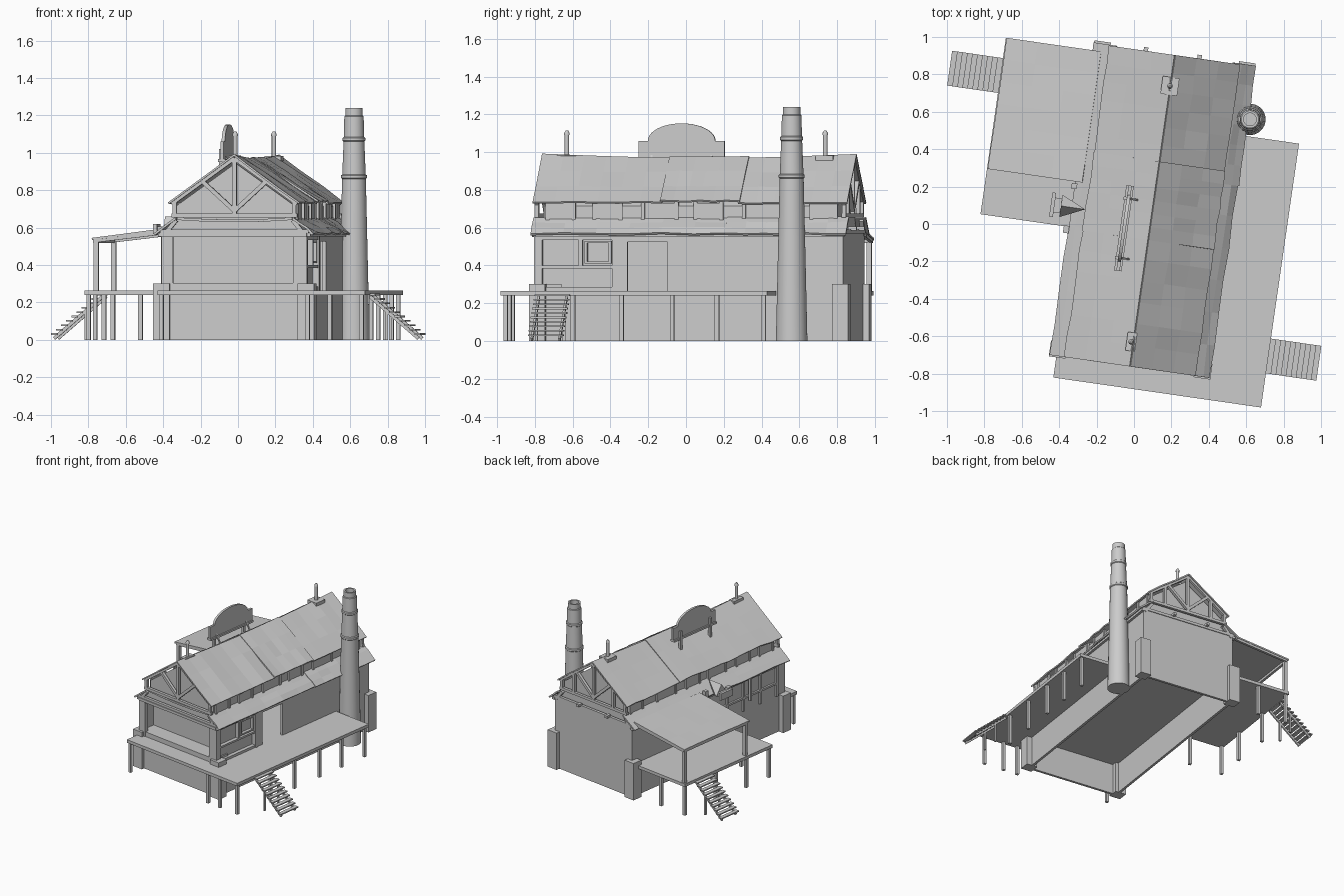
import bpy, bmesh, math, random
from mathutils import Matrix, Vector

if "Cube" in bpy.data.objects:
    bpy.data.objects.remove(bpy.data.objects["Cube"])

random.seed(4)
TURN = Matrix.Rotation(math.radians(-8.2), 4, 'Z')   # the whole building sits turned on the plot
C = 0.0875                                           # ridge line in local x


def finish(name, bm):
    bmesh.ops.recalc_face_normals(bm, faces=bm.faces)
    me = bpy.data.meshes.new(name)
    bm.to_mesh(me)
    bm.free()
    ob = bpy.data.objects.new(name, me)
    bpy.context.collection.objects.link(ob)
    ob.matrix_world = TURN
    return ob


def boxes(name, items):
    """items: (x0, x1, y0, y1, z0, z1)"""
    bm = bmesh.new()
    for a, b, c, d, e, f in items:
        m = Matrix.Translation(((a + b) / 2, (c + d) / 2, (e + f) / 2)) @ Matrix.Diagonal((b - a, d - c, f - e, 1))
        bmesh.ops.create_cube(bm, size=1, matrix=m)
    return finish(name, bm)


def beams(name, items, w, h):
    """items: (start, end), a bar of section w x h between the points"""
    bm = bmesh.new()
    for p, q in items:
        p, q = Vector(p), Vector(q)
        m = Matrix.Translation((p + q) / 2) @ (q - p).to_track_quat('Z', 'Y').to_matrix().to_4x4()
        bmesh.ops.create_cube(bm, size=1, matrix=m @ Matrix.Diagonal((w, h, (q - p).length, 1)))
    return finish(name, bm)


def prism(name, pts, a, b, along='y'):
    bm = bmesh.new()
    put = (lambda p, t: (p[0], t, p[1])) if along == 'y' else (lambda p, t: (t, p[0], p[1]))
    lo = [bm.verts.new(put(p, a)) for p in pts]
    hi = [bm.verts.new(put(p, b)) for p in pts]
    bm.faces.new(lo)
    bm.faces.new(hi)
    for i in range(len(pts)):
        j = (i + 1) % len(pts)
        bm.faces.new((lo[i], lo[j], hi[j], hi[i]))
    return finish(name, bm)


def sheet(name, inner, outer, y0, y1, thick=0.012, sag=0.0, rough=0.004, n=6):
    """Roof sheet from the inner (x, z) line to the outer one, slightly warped"""
    bm = bmesh.new()
    rows = []
    for i in range(n + 1):
        y = y0 + (y1 - y0) * i / n
        dip = sag * math.sin(math.pi * (y + 0.757) / 1.68)
        row = []
        for k in range(4):
            t = k / 3
            x, z = (inner[c] + (outer[c] - inner[c]) * t for c in (0, 1))
            wob = random.uniform(-rough, rough) if k else 0
            row.append(bm.verts.new((x + wob, y, z - dip * (1 - t) + wob)))
        rows.append(row)
    for i in range(n):
        for k in range(3):
            bm.faces.new((rows[i][k], rows[i + 1][k], rows[i + 1][k + 1], rows[i][k + 1]))
    ob = finish(name, bm)
    mod = ob.modifiers.new('thickness', 'SOLIDIFY')
    mod.thickness, mod.offset = thick, 0
    return ob


def lathe(name, profile, x, y, n):
    bm = bmesh.new()
    rings = [[bm.verts.new((x + r * math.cos(2 * math.pi * i / n), y + r * math.sin(2 * math.pi * i / n), z))
              for i in range(n)] for r, z in profile]
    for a, b in zip(rings, rings[1:]):
        for i in range(n):
            j = (i + 1) % n
            bm.faces.new((a[i], a[j], b[j], b[i]))
    bm.faces.new(rings[0])
    bm.faces.new(rings[-1])
    ob = finish(name, bm)
    bpy.ops.object.select_all(action='DESELECT')
    ob.select_set(True)
    bpy.context.view_layer.objects.active = ob
    bpy.ops.object.shade_smooth_by_angle(angle=math.radians(35))
    return ob


def posts(name, places, z0, z1, s=0.022):
    boxes(name, [(x - s / 2, x + s / 2, y - s / 2, y + s / 2, z0, z1) for x, y in places])


# Foundation, open underneath, with heavy corner blocks
boxes('foundation_walls', [(-.305, -.285, -.74, .91, 0, .265), (.46, .48, -.74, .91, 0, .265),
                           (-.285, .46, -.74, -.72, 0, .265), (-.285, .46, .89, .91, 0, .265)])
boxes('ground_floor', [(-.285, .46, -.72, .89, .25, .265)])
boxes('corner_blocks', [(x, x + .09, y, y + .085, 0, .302) for x in (-.35, .432) for y in (-.765, .857)])

# Main storey walls: recessed front room, side bay and an open doorway
boxes('main_walls', [(-.305, -.285, -.74, .91, .265, .57), (-.285, .46, .89, .91, .265, .57),
                     (.46, .48, -.03, .91, .265, .57), (.46, .48, -.305, -.245, .265, .57),
                     (.46, .48, -.245, -.03, .525, .57), (.435, .45, -.72, -.305, .265, .57),
                     (-.285, .44, -.61, -.595, .265, .57)])
boxes('front_frame', [(-.305, -.245, -.745, -.715, .265, .57), (.405, .48, -.745, -.70, .265, .57),
                      (-.305, .48, -.755, -.72, .55, .572), (-.285, .46, -.74, -.6, .265, .303)])
boxes('side_bay_frame', [(.45, .485, -.325, -.3, .265, .57), (.45, .48, -.74, -.32, .385, .4),
                         (.45, .48, -.72, -.32, .265, .285), (.45, .48, -.74, .91, .535, .553),
                         (.45, .478, -.505, -.485, .4, .54)])
boxes('side_bay_window', [(.448, .475, -.475, -.46, .41, .53), (.448, .475, -.345, -.33, .41, .53),
                          (.448, .475, -.475, -.33, .41, .422), (.448, .475, -.475, -.33, .518, .53)])
boxes('left_wall_timbers', [(-.32, -.3, y, y + .018, .3, .57) for y in (-.66, -.48, -.3, -.12, .17, .45)]
      + [(-.32, -.3, -.66, .17, z, z + .016) for z in (.4, .54)])
boxes('left_wall_hanger', [(-.345, -.327, -.35, -.33, .38, .57)])

# Upper storey body with side aisles under the lower roof
half = [(.392, .56), (.322, .63), (.322, .715)]
prism('upper_storey', [(C + x, z) for x, z in half] + [(C, .945)] + [(C - x, z) for x, z in half[::-1]], -.70, .87)
clere = [-.69, -.55, -.44, -.3, -.18, 0, .1, .24, .36, .56, .72, .85]
boxes('clerestory_posts', [(C + s * .327 - .008, C + s * .327 + .008, y, y + .02, .625, .735)
                           for s in (-1, 1) for y in clere])
boxes('clerestory_panels', [(C + s * .324 - .005, C + s * .324 + .005, a + .02, b, .63, .73)
                            for s in (-1, 1) for a, b in list(zip(clere, clere[1:]))[::2]])

# Upper and lower roofs in warped sheets
for side, s in (('right', 1), ('left', -1)):
    for i, (a, b) in enumerate([(-.757, -.065), (-.075, .35), (.34, .925)]):
        up = (0, .006, -.002)[i]
        sheet(f'upper_roof_{side}_{i}', (C, .988 + up), (C + s * .352, .733 + up), a, b, .01, .022)
    for i, (a, b) in enumerate([(-.757, .29), (.28, .93)]):
        sheet(f'lower_roof_{side}_{i}', (C + s * .315, .65 + .003 * i), (C + s * (.428 + .008 * i), .567), a, b)
boxes('eave_beams', [(C + s * .4 - .012, C + s * .4 + .012, -.75, .92, .553, .572) for s in (-1, 1)])

# Gable trusses at both ends
for name, y in (('front', -.738), ('back', .905)):
    bars = [((C, y, .665), (C, y, .965)), ((C - .34, y, .665), (C + .34, y, .665)),
            ((C - .40, y, .58), (C + .40, y, .58))]
    for s in (-1, 1):
        bars += [((C + s * .34, y, .728), (C, y, .972)), ((C, y, .69), (C + s * .17, y, .845)),
                 ((C + s * .322, y, .66), (C + s * .322, y, .74)), ((C + s * .38, y, .56), (C + s * .315, y, .64)),
                 ((C + s * .20, y, .665), (C + s * .20, y, .82))][:5 if name == 'back' else 4]
    beams(f'{name}_gable_truss', bars, .022, .022)
sag = [(C + .31 * t, -.73, .64 + .012 * t * t - .004) for t in (-1, -.5, 0, .5, 1)]
beams('sagging_front_plank', list(zip(sag, sag[1:])), .015, .014)
boxes('back_beam_stubs', [(x - .012, x + .012, .9, .945, .585, .605) for x in (-.07, .22)])

# Main deck wrapping the front and right side
boxes('main_deck', [(-.31, .812, -.874, -.74, .24, .265), (.48, .812, -.74, .551, .24, .265)])
posts('main_deck_posts', [(.79, y) for y in (-.85, -.49, -.23, .04, .28, .53)]
      + [(x, -.855) for x in (.5, .62)] + [(-.29, -.855)], 0, .24)

# Left deck with its lean-to roof
boxes('left_deck', [(-.82, -.305, -.065, .885, .24, .265)])
posts('left_deck_posts', [(-.8, y) for y in (-.045, .2, .53, .865)] + [(-.52, -.045), (-.56, .865)], 0, .24)
posts('porch_posts', [(-.795, .205), (-.795, .865)], .265, .525, .026)
sheet('porch_roof', (-.305, .605), (-.815, .54), .18, .888, .012, 0, .001)
beams('porch_roof_beams', [((-.80, .19, .528), (-.80, .88, .528))]
      + [((-.805, y, .53), (-.31, y, .588)) for y in (.195, .875)], .02, .02)

# Stairs on both decks
for name, x0, s, y0 in (('right', .81, 1, -.69), ('left', -.82, -1, .59)):
    n, run = 10, .272
    treads = []
    for i in range(n):
        x = x0 + s * run * (i + .5) / n
        treads.append((x - .016, x + .016, y0, y0 + .188, .238 - .0235 * i, .247 - .0235 * i))
    boxes(f'{name}_stair_treads', treads)
    beams(f'{name}_stair_stringers', [((x0, y, .232), (x0 + s * run * .96, y, .008))
                                      for y in (y0 + .02, y0 + .168)], .012, .018)
    posts(f'{name}_stair_posts', [(x0 + s * .09, y) for y in (y0 + .02, y0 + .168)], 0, .16, .014)

# Tall tapered chimney with collars
lathe('chimney', [(.084, 0), (.064, .86), (.069, .865), (.069, .88), (.063, .885), (.056, 1.06), (.061, 1.065),
                  (.061, 1.08), (.055, 1.085), (.052, 1.195), (.047, 1.2), (.047, 1.24), (.034, 1.24),
                  (.034, 1.12)], .534, .642, 24)

# Two vent pipes on the ridge
for i, (x, y, w) in enumerate([(.085, .757, .048), (.075, -.626, .045)]):
    lathe(f'vent_pipe_{i}', [(.012, .92), (.012, 1.09), (.015, 1.09), (.015, 1.1), (.006, 1.115)], x, y, 12)
boxes('vent_base_plate', [(.04, .13, .71, .805, .955, .982)])
boxes('vent_base_plate_small', [(.05, .1, -.675, -.575, .958, .985)])

# Blank roof sign board with an arched top
arch = [(-.03 + .18 * math.cos(math.pi * i / 20), 1.06 + .092 * math.sin(math.pi * i / 20)) for i in range(21)]
prism('roof_sign_board', [(-.26, .965), (.2, .965), (.2, 1.06)] + arch + [(-.26, 1.06)], -.058, -.04, 'x')
boxes('roof_sign_supports', [(-.075, -.055, y, y + .018, .86, 1.02) for y in (-.2, .12)]
      + [(-.07, -.03, -.26, .2, .95, .966)])
beams('roof_sign_braces', [((-.05, y, .99), (.0, y, .915)) for y in (-.19, .13)], .01, .01)

# Small peaked dormer and hoist box on the left eave
bm = bmesh.new()
tri = [bm.verts.new(p) for p in ((-.40, -.02, .575), (-.40, .1, .575), (-.40, .04, .66), (-.27, .04, .66),
                                 (-.30, .04, .575))]
bmesh.ops.convex_hull(bm, input=tri)
finish('left_dormer', bm)
boxes('left_hoist_box', [(-.455, -.435, -.025, .105, .565, .62), (-.435, -.4, .0, .08, .575, .605)])
boxes('left_eave_brackets', [(-.36, -.33, .14, .17, .56, .63), (-.37, -.34, -.1, -.06, .55, .585)])
